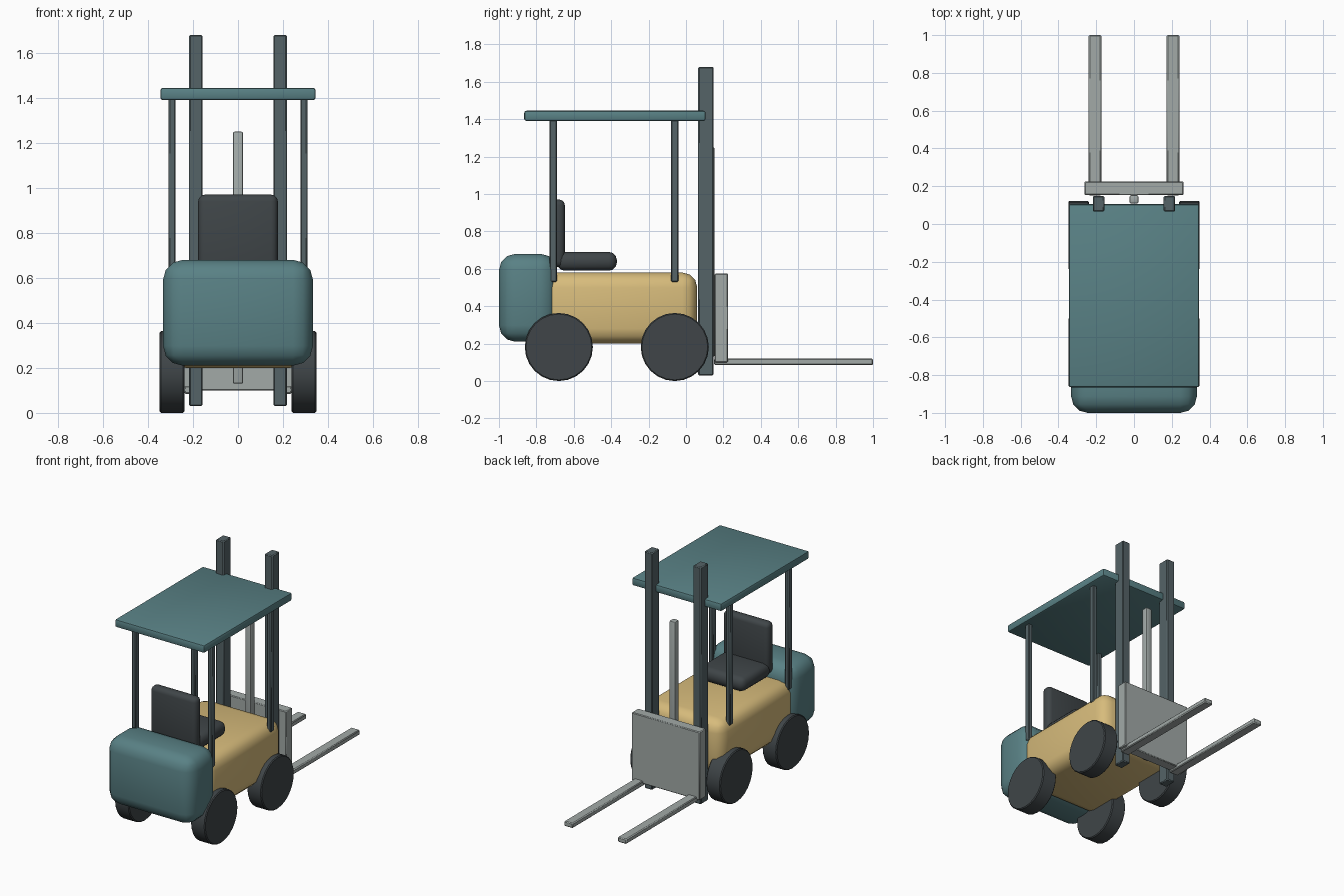
import bpy, math

if "Cube" in bpy.data.objects:
    bpy.data.objects.remove(bpy.data.objects["Cube"])


def material(name, rgb):
    m = bpy.data.materials.new(name)
    m.diffuse_color = (*rgb, 1)
    m.use_nodes = True
    m.node_tree.nodes["Principled BSDF"].inputs["Base Color"].default_value = m.diffuse_color
    return m


TEAL = material("teal_paint", (0.10, 0.22, 0.235))
YELLOW = material("yellow_paint", (0.68, 0.50, 0.20))
RUBBER = material("dark_rubber", (0.05, 0.06, 0.065))
FRAME = material("frame_steel", (0.09, 0.125, 0.135))
STEEL = material("light_steel", (0.36, 0.40, 0.39))


def finish(ob, name, mat, bevel, segments):
    ob.name = name
    ob.data.materials.append(mat)
    bpy.ops.object.transform_apply(location=False, rotation=True, scale=True)
    mod = ob.modifiers.new("bevel", 'BEVEL')
    mod.width, mod.segments = bevel, segments
    mod.limit_method = 'ANGLE'
    mod.angle_limit = math.radians(40)
    bpy.ops.object.modifier_apply(modifier=mod.name)
    bpy.ops.object.shade_smooth_by_angle(angle=math.radians(40))
    return ob


def box(name, x, y, z, mat, bevel=0.006, segments=1):
    """Bevelled box from (min, max) ranges."""
    mid = [(a + b) / 2 for a, b in (x, y, z)]
    bpy.ops.mesh.primitive_cube_add(size=1, location=mid)
    ob = bpy.context.object
    ob.scale = [b - a for a, b in (x, y, z)]
    return finish(ob, name, mat, bevel, segments)


def pair(name, x, y, z, mat, **kw):
    """The same box on both sides of x = 0."""
    box(name + "_right", x, y, z, mat, **kw)
    box(name + "_left", (-x[1], -x[0]), y, z, mat, **kw)


# Body and counterweight
box("body", (-0.31, 0.31), (-0.77, 0.06), (0.20, 0.58), YELLOW, 0.08, 3)
box("counterweight", (-0.333, 0.333), (-1.0, -0.69), (0.21, 0.68), TEAL, 0.088, 3)

# Seat
box("seat_cushion", (-0.18, 0.18), (-0.69, -0.37), (0.59, 0.69), RUBBER, 0.042, 3)
box("seat_back", (-0.177, 0.177), (-0.72, -0.648), (0.61, 0.97), RUBBER, 0.03, 3)

# Wheels
for end, y in (("rear", -0.06), ("front", -0.68)):
    for side, s in (("right", 1), ("left", -1)):
        bpy.ops.mesh.primitive_cylinder_add(
            vertices=24, radius=0.182, depth=0.11,
            location=(s * 0.293, y, 0.182), rotation=(0, math.pi / 2, 0))
        finish(bpy.context.object, f"wheel_{end}_{side}", RUBBER, 0.006, 1)

# Overhead guard: posts and roof
for end, y in (("rear", -0.06), ("front", -0.71)):
    pair("post_" + end, (0.277, 0.309), (y - 0.02, y + 0.02), (0.53, 1.40), FRAME)
box("roof", (-0.345, 0.345), (-0.865, 0.105), (1.39, 1.445), TEAL, 0.012, 2)

# Mast rails and lift cylinder
pair("mast_rail", (0.157, 0.218), (0.065, 0.148), (0.03, 1.68), FRAME)
box("lift_ram", (-0.023, 0.023), (0.108, 0.153), (0.13, 1.25), STEEL, 0.008, 2)

# Carriage plate and forks
box("carriage", (-0.262, 0.262), (0.153, 0.225), (0.10, 0.575), STEEL, 0.005)
pair("fork", (0.173, 0.24), (0.15, 1.0), (0.085, 0.12), STEEL)
